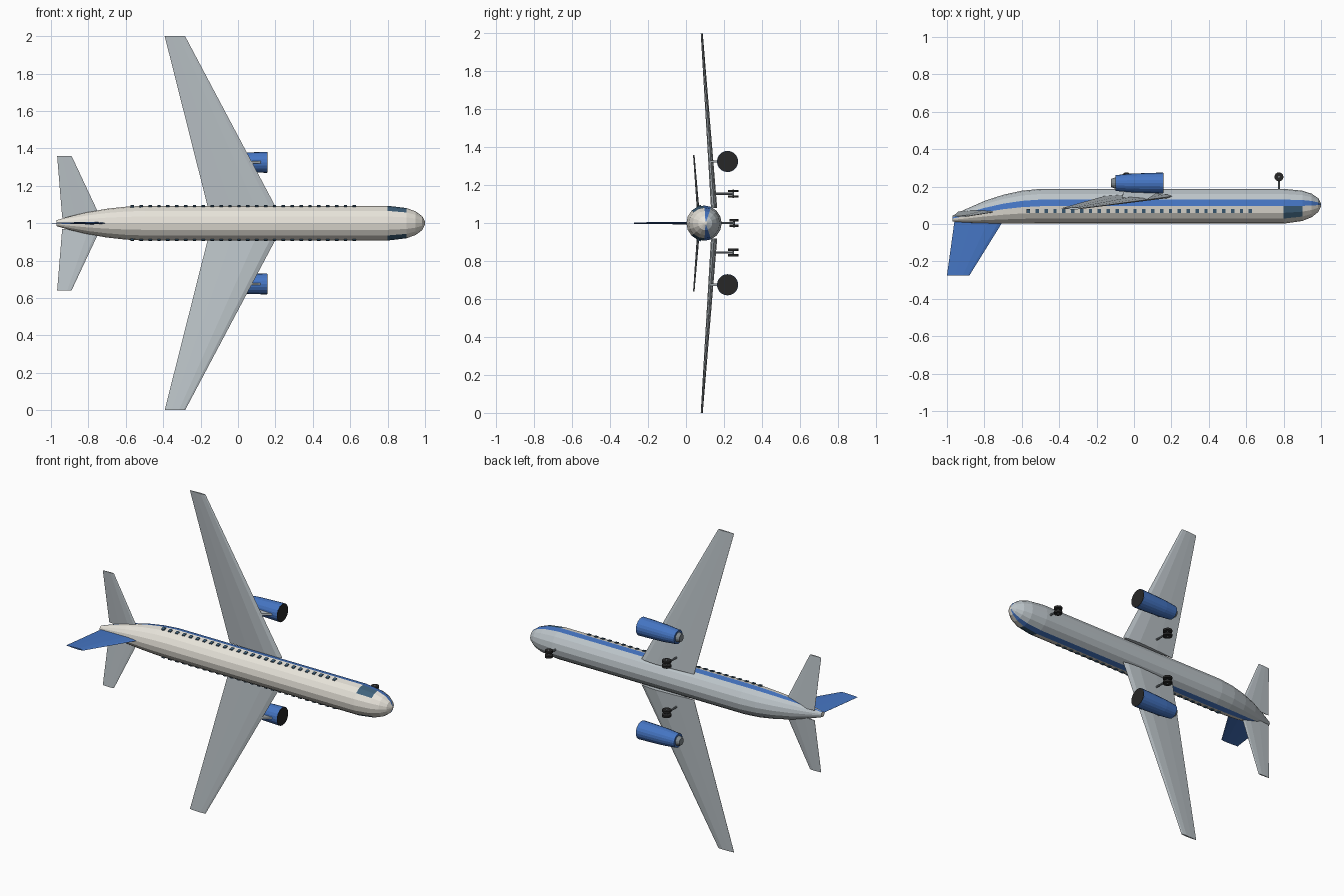
import bpy, bmesh, math
from mathutils import Vector

if "Cube" in bpy.data.objects:
    bpy.data.objects.remove(bpy.data.objects["Cube"])


def material(name, rgb):
    m = bpy.data.materials.new(name)
    m.diffuse_color = (*rgb, 1)
    m.use_nodes = True
    m.node_tree.nodes["Principled BSDF"].inputs["Base Color"].default_value = m.diffuse_color
    return m


CREAM = material("cream", (0.80, 0.77, 0.70))
GREY = material("grey", (0.50, 0.55, 0.58))
BLUE = material("blue", (0.06, 0.18, 0.55))
GLASS = material("glass", (0.05, 0.12, 0.20))
BLACK = material("black", (0.02, 0.02, 0.02))
STEEL = material("steel", (0.22, 0.25, 0.27))


def loft(name, rings, mats, pick=None):
    """Skin a list of equal-length point rings, closing both ends."""
    bm = bmesh.new()
    vs = [[bm.verts.new(p) for p in ring] for ring in rings]
    n = len(rings[0])
    for i in range(len(vs) - 1):
        for j in range(n):
            k = (j + 1) % n
            f = bm.faces.new((vs[i][j], vs[i][k], vs[i + 1][k], vs[i + 1][j]))
            f.material_index = pick(i, j) if pick else 0
    bm.faces.new(vs[0])
    bm.faces.new(vs[-1])
    bmesh.ops.recalc_face_normals(bm, faces=bm.faces)
    me = bpy.data.meshes.new(name)
    bm.to_mesh(me)
    bm.free()
    for m in mats:
        me.materials.append(m)
    ob = bpy.data.objects.new(name, me)
    bpy.context.collection.objects.link(ob)
    return ob


def ring_x(x, y, z, r, n=16):
    return [(x, y + r * math.sin(2 * math.pi * j / n),
             z + r * math.cos(2 * math.pi * j / n)) for j in range(n)]


def rod(name, a, b, r, mat, n=12):
    """Cylinder between two points."""
    a, b = Vector(a), Vector(b)
    q = (b - a).to_track_quat('Z', 'Y')
    circle = [q @ Vector((r * math.cos(2 * math.pi * j / n),
                          r * math.sin(2 * math.pi * j / n), 0)) for j in range(n)]
    return loft(name, [[p + c for c in circle] for p in (a, b)], [mat])


# Aerofoil section: chord fraction from the leading edge, thickness fraction
FOIL = [(0, 0), (.08, .032), (.3, .05), (.65, .032), (1, .003),
        (1, -.003), (.65, -.032), (.3, -.05), (.08, -.032)]


def section(le, chord, span_pos, y, up=False, thick=1.0):
    if up:  # fin: thickness runs along z
        return [(le - c * chord, y, span_pos + t * chord * thick) for c, t in FOIL]
    return [(le - c * chord, y + t * chord * thick, span_pos) for c, t in FOIL]


# Fuselage: (x, centre y, radius)
BODY = [(-.97, .029, .016), (-.90, .043, .036), (-.80, .063, .060),
        (-.70, .079, .077), (-.60, .090, .088), (-.50, .095, .093),
        (.80, .095, .093), (.90, .097, .081), (.95, .099, .063),
        (.985, .101, .037), (1.0, .102, .008)]


def body_paint(i, j):
    if j in (0, 7):
        return 2                          # side stripe
    if i == 6 and j in (8, 9, 14, 15):
        return 3                          # cockpit glass
    return 0 if j >= 8 else 1             # cream above, grey below


loft("fuselage", [ring_x(x, y, 1, r) for x, y, r in BODY],
     [CREAM, GREY, BLUE, GLASS], body_paint)

# Tail fin
loft("tail_fin", [section(-.70, .26, 1, .015, True, .5),
                  section(-.88, .12, 1, -.275, True, .7)], [BLUE])

for s, side in ((1, "left"), (-1, "right")):
    def z(d):
        return 1 + s * d

    # Wing and tailplane
    loft(side + "_wing", [section(.205, .365, z(.08), .148, thick=.9),
                          section(-.283, .109, z(1.0), .083)], [GREY])
    loft(side + "_tailplane", [section(-.735, .205, z(.03), .067, thick=.7),
                               section(-.89, .077, z(.36), .041)], [GREY])

    # Passenger windows
    for k in range(26):
        x = -.565 + k * .0475
        q = [(-.009, -.010), (.009, -.010), (.009, .010), (-.009, .010)]
        loft(f"{side}_window_{k}",
             [[(x + u, .069 + v, z(d + v * .25)) for u, v in q]
              for d in (.083, .0935)], [GLASS])

    # Engine: nacelle, intake, nozzle, pylon
    ez, ey = z(.325), .219
    loft(side + "_nacelle", [ring_x(x, ey, ez, r, 20) for x, r in
                             ((-.10, .042), (-.02, .050), (.08, .054), (.155, .056))], [BLUE])
    rod(side + "_intake", (.15, ey, ez), (.157, ey, ez), .0545, BLACK, 20)
    loft(side + "_nozzle", [ring_x(x, ey, ez, r, 16) for x, r in
                            ((-.122, .022), (-.09, .034))], [STEEL])
    loft(side + "_pylon", [[(x, y, ez + w) for x, y in
                            ((-.07, .125), (.06, .125), (.13, .170), (-.05, .185))]
                           for w in (-.006, .006)], [GREY])


# Landing gear: strut, axle and a wheel pair
def gear(name, x, zc, y_top, y_axle, r):
    rod(name + "_strut", (x, y_top, zc), (x, y_axle, zc), .006, STEEL, 10)
    rod(name + "_axle", (x, y_axle, zc - .022), (x, y_axle, zc + .022), .005, STEEL, 8)
    for d in (-1, 1):
        rod(f"{name}_wheel_{d + 1}", (x, y_axle, zc + d * .008),
            (x, y_axle, zc + d * .021), r, BLACK, 16)


gear("nose_gear", .775, 1, .18, .252, .024)
gear("left_main_gear", -.04, 1.155, .14, .249, .027)
gear("right_main_gear", -.04, .845, .14, .249, .027)
